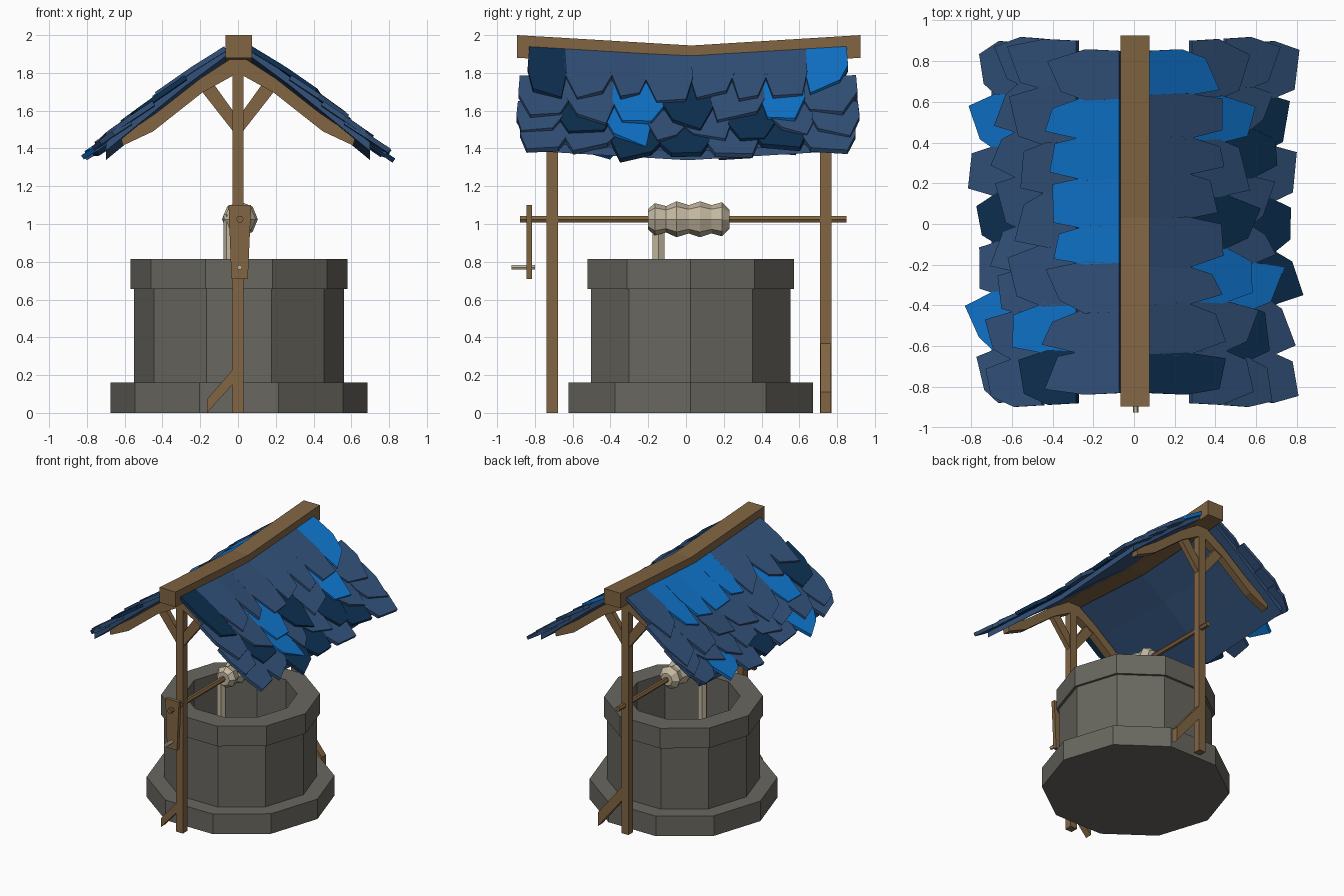
import bpy, bmesh, math, random
from mathutils import Vector

if "Cube" in bpy.data.objects:
    bpy.data.objects.remove(bpy.data.objects["Cube"])

random.seed(7)


def mat(name, rgb):
    m = bpy.data.materials.new(name)
    m.diffuse_color = (*rgb, 1)
    m.use_nodes = True
    m.node_tree.nodes["Principled BSDF"].inputs["Base Color"].default_value = m.diffuse_color
    return m


WOOD = mat("wood", (0.22, 0.13, 0.055))
STONE = mat("stone", (0.14, 0.135, 0.115))
ROPE = mat("rope", (0.55, 0.48, 0.35))
BLUES = [mat("blue_mid", (0.033, 0.085, 0.20)),
         mat("blue_bright", (0.005, 0.18, 0.62)),
         mat("blue_dark", (0.004, 0.03, 0.085))]


def finish(name, bm, mats):
    bmesh.ops.recalc_face_normals(bm, faces=bm.faces)
    me = bpy.data.meshes.new(name)
    bm.to_mesh(me)
    bm.free()
    for m in mats:
        me.materials.append(m)
    ob = bpy.data.objects.new(name, me)
    bpy.context.collection.objects.link(ob)
    return ob


def prism(bm, pts, offset, mi=0):
    """Closed outline pushed along an offset vector."""
    a = [bm.verts.new(p) for p in pts]
    b = [bm.verts.new(Vector(p) + Vector(offset)) for p in pts]
    n = len(a)
    faces = [bm.faces.new(a), bm.faces.new(b[::-1])]
    faces += [bm.faces.new((a[i], a[(i + 1) % n], b[(i + 1) % n], b[i])) for i in range(n)]
    for f in faces:
        f.material_index = mi


def plate(name, xz, y0, y1, m=WOOD):
    """Outline in the front plane, given depth in y."""
    bm = bmesh.new()
    prism(bm, [(x, y0, z) for x, z in xz], (0, y1 - y0, 0))
    return finish(name, bm, [m])


def lathe(name, profile, n, loc, axis, m):
    """Turn (radius, height) points around z or y."""
    bm = bmesh.new()
    rings = []
    for r, t in profile:
        ring = []
        for i in range(n if r > 0 else 1):
            a = 2 * math.pi * i / n
            c, s = r * math.cos(a), r * math.sin(a)
            p = (c, s, t) if axis == "z" else (c, t, s)
            ring.append(bm.verts.new(Vector(p) + Vector(loc)))
        rings.append(ring)
    for a, b in zip(rings, rings[1:]):
        for i in range(n):
            j = (i + 1) % n
            quad = [a[i % len(a)], a[j % len(a)], b[j % len(b)], b[i % len(b)]]
            bm.faces.new(list(dict.fromkeys(quad)))
    return finish(name, bm, [m])


def rod(name, r, y0, y1, x, z, n, m):
    return lathe(name, [(0, y0), (r, y0), (r, y1), (0, y1)], n, (x, 0, z), "y", m)


# Ten-sided stone well with foot and rim
lathe("well_wall", [(0, 0), (0.68, 0), (0.68, 0.16), (0.555, 0.16), (0.555, 0.655), (0.575, 0.655),
                    (0.575, 0.815), (0.41, 0.815), (0.41, 0.12), (0, 0.12)], 10, (0.005, 0.025, 0), "z", STONE)

# Posts, rafters and knee braces at both ends
for end, y0, y1 in (("front", -0.738, -0.678), ("back", 0.71, 0.77)):
    plate(end + "_post", [(-0.03, 0), (0.03, 0), (0.03, 1.92), (-0.03, 1.92)], y0, y1)
    for side, s in (("left", -1), ("right", 1)):
        plate(f"{end}_{side}_rafter",
              [(s * x, z) for x, z in ((0, 1.90), (0.20, 1.77), (0.43, 1.59), (0.62, 1.46), (0.61, 1.415),
                                       (0.45, 1.49), (0.19, 1.695), (0, 1.80))], y0, y1)
        plate(f"{end}_{side}_knee_brace",
              [(s * x, z) for x, z in ((0.01, 1.47), (0.19, 1.70), (0.135, 1.75), (0.02, 1.59))],
              y0 + 0.01, y1 - 0.01)

# Foot braces
plate("front_foot_brace", [(-0.02, 0.24), (-0.165, 0.07), (-0.165, 0), (-0.02, 0.16)], -0.736, -0.68)
plate("back_foot_brace", [(0.02, 0.38), (0.24, 0.11), (0.24, 0), (0.02, 0.27)], 0.712, 0.768)

# Sagging ridge beam
bm = bmesh.new()
prism(bm, [(-0.067, y, z) for y, z in ((-0.895, 2), (0.03, 1.945), (0.925, 2), (0.925, 1.88),
                                       (0.03, 1.825), (-0.895, 1.88))], (0.142, 0, 0))
finish("ridge_beam", bm, [WOOD])

# Windlass: shaft, crank, handle, wound rope and hanging rope
rod("shaft", 0.02, -0.88, 0.85, 0.01, 1.025, 6, WOOD)
plate("crank_arm", [(-0.05, 1.1), (0.07, 1.1), (0.052, 0.71), (-0.035, 0.71)], -0.845, -0.815)
rod("crank_handle", 0.014, -0.925, -0.80, 0.008, 0.77, 6, ROPE)
lathe("rope_coil", [(0, -0.2), (0.055, -0.2), (0.085, -0.165), (0.07, -0.105), (0.095, -0.05), (0.075, 0.015),
                    (0.095, 0.075), (0.075, 0.135), (0.09, 0.19), (0.05, 0.23), (0, 0.23)],
      8, (0.01, 0, 1.025), "y", ROPE)
lathe("hanging_rope", [(0, 0.2), (0.036, 0.2), (0.036, 1.05), (0, 1.05)], 6, (-0.042, -0.146, 0), "z", ROPE)

# Roof surface: slope profile with a sag along the ridge
SLOPE = [(0.05, 1.965), (0.28, 1.795), (0.52, 1.60), (0.80, 1.37)]


def roof(x, y, lift=0.0):
    for (xa, za), (xb, zb) in zip(SLOPE, SLOPE[1:]):
        if x <= xb or xb == SLOPE[-1][0]:
            z = za + (zb - za) * (x - xa) / (xb - xa)
            break
    return x, y, z - 0.055 * (1 - abs(y) / 0.91) + lift


# rows: upper x, tip x, y start, y end
ROWS = [(0.06, 0.39, -0.83, 0.85), (0.27, 0.55, -0.88, 0.90),
        (0.44, 0.67, -0.89, 0.91), (0.56, 0.76, -0.87, 0.89)]

for side, s in (("left", -1), ("right", 1)):
    # Underlay boards
    bm = bmesh.new()
    for ya, yb in ((-0.81, 0.01), (0.01, 0.83)):
        for xa, xb in ((0.05, 0.28), (0.28, 0.52), (0.52, 0.70)):
            pts = [roof(x, y, -0.06) for x, y in ((xa, ya), (xb, ya), (xb, yb), (xa, yb))]
            prism(bm, [(s * x, y, z) for x, y, z in pts], (0, 0, 0.045))
    finish(side + "_roof_underlay", bm, [BLUES[0]])

    # Overlapping ragged shingles in three blues
    bm = bmesh.new()
    for k, (xa, xb, ya, yb) in enumerate(ROWS):
        n = 8 if k % 2 == 0 else 7
        cuts = [ya + (yb - ya) * i / n + (random.uniform(-0.03, 0.03) if 0 < i < n else 0)
                for i in range(n + 1)]
        for y0, y1 in zip(cuts, cuts[1:]):
            w, yc = y1 - y0, (y0 + y1) / 2
            tip = xb + random.uniform(-0.03, 0.035)
            skew, roll = random.uniform(-0.035, 0.035), random.uniform(-0.012, 0.012)
            mid = xa + (tip - xa) * 0.52
            t0, t1 = y0 + w * random.uniform(0.08, 0.26), y1 - w * random.uniform(0.08, 0.26)
            outline = [(xa, y0), (mid, y0 - 0.008), (tip - skew, t0), (tip + skew, t1),
                       (mid, y1 + 0.008), (xa, y1)]
            pts = []
            for x, y in outline:
                f = (x - xa) / (xb - xa)
                lift = -0.035 + 0.035 * f + roll * f * (y - yc) / (w / 2)
                px, py, pz = roof(x, y, lift)
                pts.append((s * px, py, pz))
            prism(bm, pts, (s * 0.014, 0, 0.022), random.choices((0, 1, 2), (6, 2, 2))[0])
    finish(side + "_roof_shingles", bm, BLUES)
